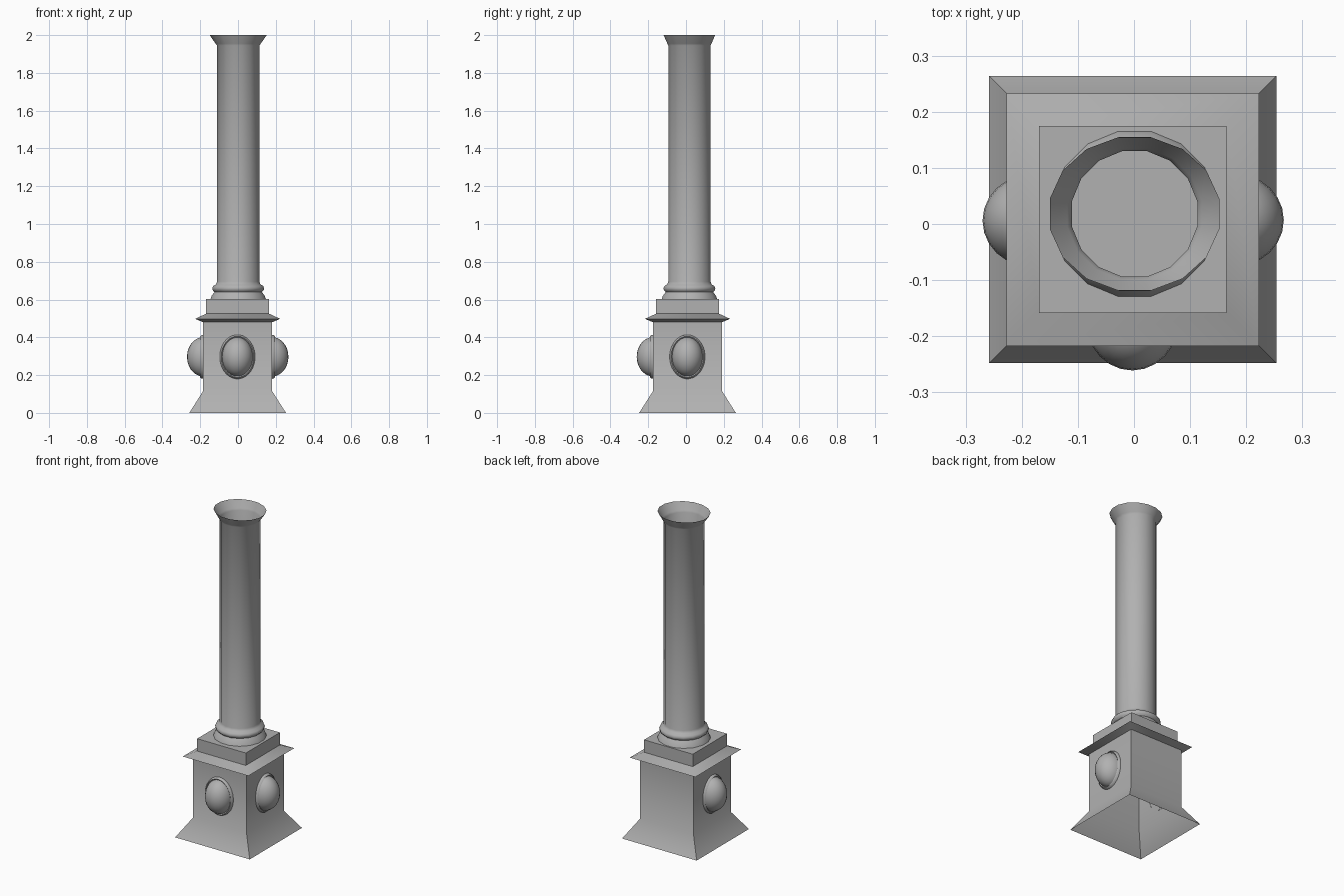
import bpy, bmesh, math

if "Cube" in bpy.data.objects:
    bpy.data.objects.remove(bpy.data.objects["Cube"])

# Dark grey used on every part
grey = bpy.data.materials.new("dark_grey")
grey.diffuse_color = (0.44, 0.44, 0.44, 1)
grey.use_nodes = True
grey.node_tree.nodes["Principled BSDF"].inputs["Base Color"].default_value = grey.diffuse_color


def finish(name, bm, angle):
    mesh = bpy.data.meshes.new(name)
    bm.to_mesh(mesh)
    bm.free()
    mesh.materials.append(grey)
    obj = bpy.data.objects.new(name, mesh)
    bpy.context.collection.objects.link(obj)
    bpy.ops.object.select_all(action='DESELECT')
    obj.select_set(True)
    bpy.context.view_layer.objects.active = obj
    bpy.ops.object.shade_smooth_by_angle(angle=math.radians(angle))
    return obj


def rings(name, profile, sides, centre, cap_top=False, angle=35):
    """Stack rings of (x radius, y radius, z) into one skin with an open bottom."""
    bm = bmesh.new()
    step = 2 * math.pi / sides
    prev = None
    for rx, ry, z in profile:
        ring = [bm.verts.new((centre[0] + rx * math.cos(step * (i + 0.5)),
                              centre[1] + ry * math.sin(step * (i + 0.5)), z))
                for i in range(sides)]
        if prev:
            for i in range(sides):
                j = (i + 1) % sides
                bm.faces.new((prev[i], prev[j], ring[j], ring[i]))
        prev = ring
    if cap_top:
        bm.faces.new(prev)
    return finish(name, bm, angle)


# Square pedestal: flared foot, body, cornice and plinth
R2 = math.sqrt(2)
square = [(0.256, 0), (0.183, 0.115), (0.183, 0.48), (0.225, 0.498),
          (0.167, 0.525), (0.167, 0.602)]
rings("pedestal", [(h * R2, h * R2, z) for h, z in square], 4, (-0.002, 0.008),
      cap_top=True)

# Hollow round column: base moulding, shaft and flared rim slightly wider in x
column = [(0.15, 0.602), (0.143, 0.62), (0.128, 0.64), (0.138, 0.65),
          (0.14, 0.66), (0.135, 0.672), (0.12, 0.68), (0.114, 0.695),
          (0.114, 1.945)]
rim = [(0.122, 0.119, 1.955), (0.154, 0.139, 2.0)]
rings("column", [(r, r, z) for r, z in column] + rim, 16, (0.001, 0.018), angle=65)

# Oval bosses with a raised collar on the front, left and right faces
bosses = [("front", (-0.003, -0.175, 0.297), 0),
          ("right", (0.181, 0.007, 0.297), math.pi / 2),
          ("left", (-0.184, 0.006, 0.297), -math.pi / 2)]
for side, place, turn in bosses:
    # half an ellipsoid, cut at the wall
    bm = bmesh.new()
    bmesh.ops.create_uvsphere(bm, u_segments=24, v_segments=14, radius=1)
    bmesh.ops.bisect_plane(bm, geom=bm.verts[:] + bm.edges[:] + bm.faces[:],
                           plane_co=(0, 0, 0), plane_no=(0, 1, 0), clear_outer=True)
    bmesh.ops.scale(bm, vec=(0.082, 0.086, 0.104), verts=bm.verts)
    boss = finish(side + "_boss", bm, 40)

    collar = rings(side + "_collar", [(0.094, 0.117, 0), (0.092, 0.115, 0.01),
                                      (0.086, 0.109, 0.016), (0.08, 0.102, 0.01)],
                   32, (0, 0))
    boss.location = collar.location = place
    boss.rotation_euler = (0, 0, turn)
    collar.rotation_euler = (math.pi / 2, 0, turn)
